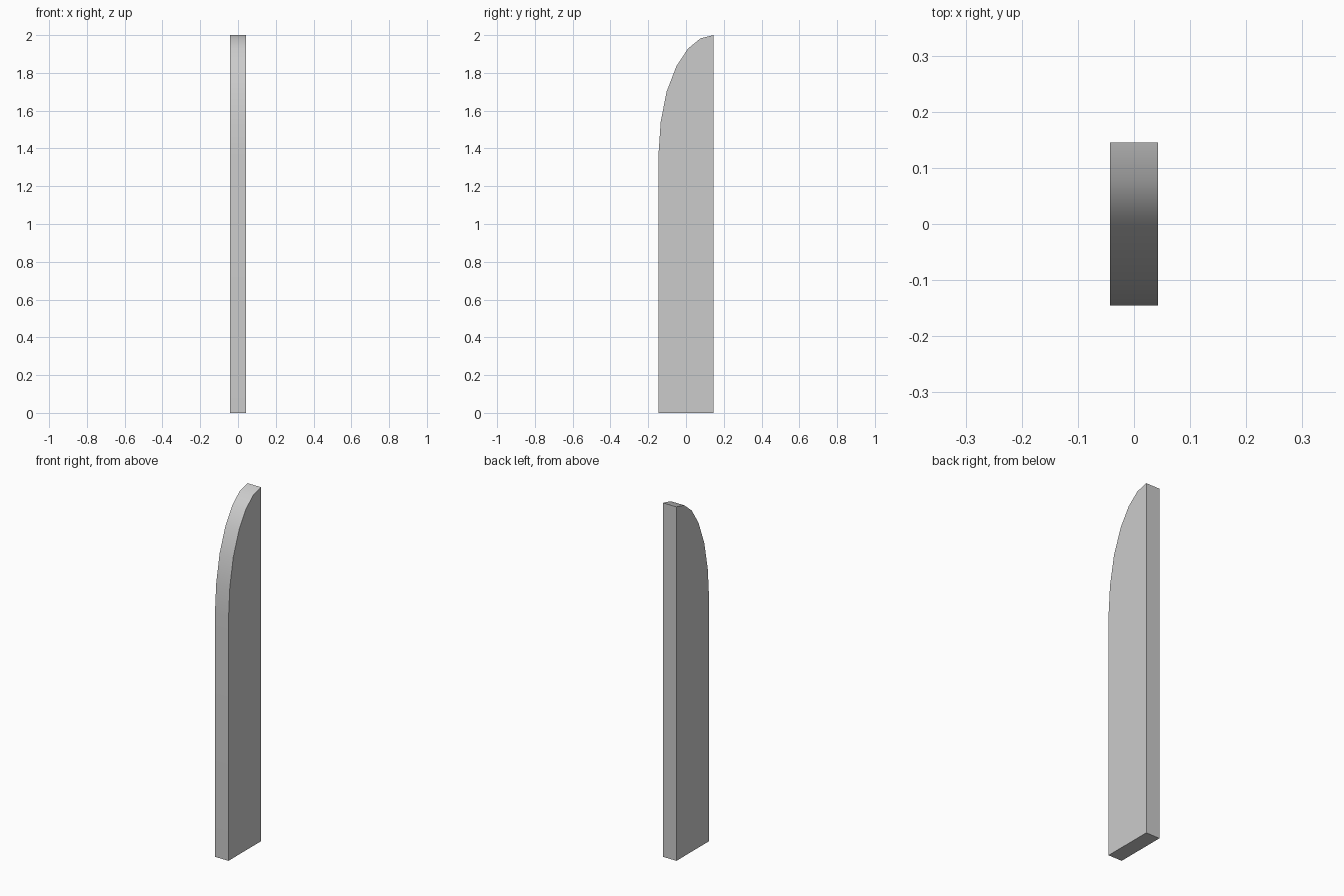
import bpy, bmesh, math

if "Cube" in bpy.data.objects:
    bpy.data.objects.remove(bpy.data.objects["Cube"])

HALF_X, HALF_Y = 0.0425, 0.1455

# Side profile (y, z): straight back and base, rounded front shoulder
profile = [(HALF_Y, 0), (-HALF_Y, 0), (-HALF_Y, 1.37), (-0.134, 1.54),
           (-0.103, 1.70), (-0.051, 1.835), (0.01, 1.928),
           (0.077, 1.983), (HALF_Y, 2.0)]

# Extrude the profile across the board thickness
bm = bmesh.new()
face = bm.faces.new([bm.verts.new((-HALF_X, y, z)) for y, z in profile])
ext = bmesh.ops.extrude_face_region(bm, geom=[face])
moved = [g for g in ext["geom"] if isinstance(g, bmesh.types.BMVert)]
bmesh.ops.translate(bm, verts=moved, vec=(2 * HALF_X, 0, 0))
bmesh.ops.recalc_face_normals(bm, faces=bm.faces)

mesh = bpy.data.meshes.new("rounded_board")
bm.to_mesh(mesh)
bm.free()
board = bpy.data.objects.new("rounded_board", mesh)
bpy.context.collection.objects.link(board)

# Smooth the curved shoulder, keep the corners crisp
bpy.context.view_layer.objects.active = board
board.select_set(True)
bpy.ops.object.shade_smooth_by_angle(angle=math.radians(30))
